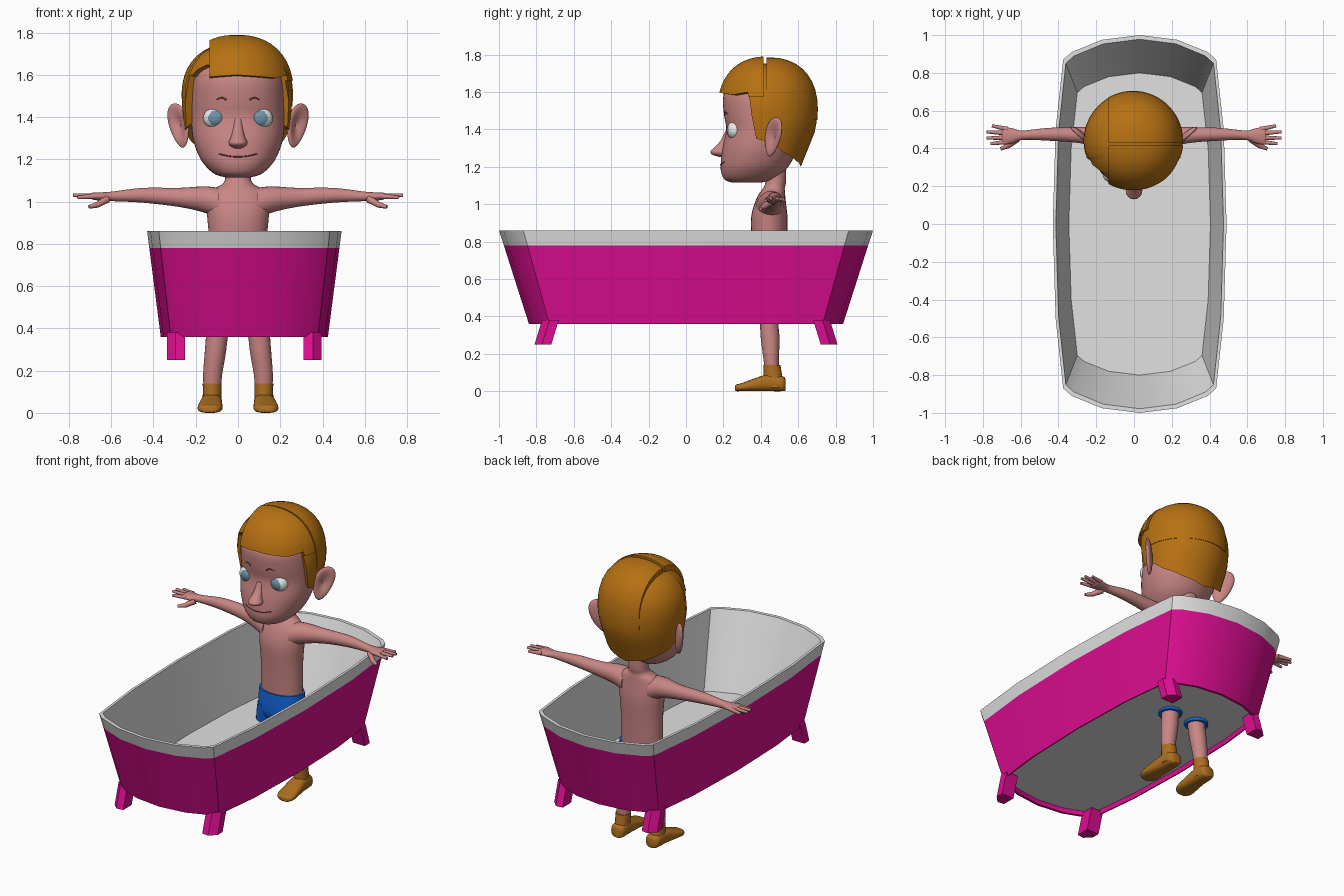
import bpy, bmesh, math
from mathutils import Vector

if "Cube" in bpy.data.objects:
    bpy.data.objects.remove(bpy.data.objects["Cube"], do_unlink=True)


def material(name, *rgb):
    m = bpy.data.materials.new(name)
    m.use_nodes = True
    m.diffuse_color = (*rgb, 1)
    m.node_tree.nodes["Principled BSDF"].inputs["Base Color"].default_value = (*rgb, 1)
    return m


PINK = material("bath pink", .72, .004, .28)
GREY = material("bath grey", .75, .75, .75)
SKIN = material("skin", .58, .24, .23)
HAIR = material("ginger hair", .47, .165, .006)
BOOT = material("boot brown", .42, .16, .015)
BLUE = material("shorts blue", .006, .14, .75)
WHITE = material("eye white", .8, .8, .8)
IRIS = material("iris blue", .15, .29, .38)
BROWN = material("brow and lip brown", .2, .06, .05)


def finish(name, bm, mats, mirror="", angle=40, location=(0, 0, 0)):
    """Turn a bmesh into a smooth-shaded object, mirrored on the named axes."""
    bmesh.ops.recalc_face_normals(bm, faces=bm.faces)
    mesh = bpy.data.meshes.new(name)
    bm.to_mesh(mesh)
    bm.free()
    for m in mats:
        mesh.materials.append(m)
    ob = bpy.data.objects.new(name, mesh)
    bpy.context.collection.objects.link(ob)
    ob.location = location
    bpy.ops.object.select_all(action="DESELECT")
    ob.select_set(True)
    bpy.context.view_layer.objects.active = ob
    bpy.ops.object.shade_smooth_by_angle(angle=math.radians(angle))
    if mirror:
        mod = ob.modifiers.new("mirror", "MIRROR")
        mod.use_axis = ["X" in mirror, "Y" in mirror, False]
        mod.use_mirror_merge = False
    return ob


def skin_rings(bm, rings, caps=True):
    """Bridge loops of points; return the bands of faces in order."""
    loops = [[bm.verts.new(p) for p in r] for r in rings]
    bands = []
    for a, b in zip(loops, loops[1:]):
        n = len(a)
        bands.append([bm.faces.new((a[i], a[(i + 1) % n], b[(i + 1) % n], b[i])) for i in range(n)])
    if caps:
        bm.faces.new(loops[0])
        bm.faces.new(loops[-1])
    return bands


def resample(rows, steps):
    """Catmull-Rom interpolation through rows of numbers."""
    out = []
    for i in range(len(rows) - 1):
        a, b, c, d = (rows[max(0, min(len(rows) - 1, i + k))] for k in (-1, 0, 1, 2))
        for s in range(steps):
            t = s / steps
            out.append([q + .5 * t * (r - p + t * (2*p - 5*q + 4*r - s4 + t * (3*(q - r) + s4 - p)))
                        for p, q, r, s4 in zip(a, b, c, d)])
    return out + [list(rows[-1])]


def loft(name, rows, mat, axis="z", n=24, steps=4, power=2, mirror=""):
    """Rows are (position on axis, centre u, centre v, radius u, radius v)."""
    rings = []
    for w, u, v, ru, rv in resample(rows, steps):
        ring = []
        for k in range(n):
            c, s = math.cos(math.tau * k / n), math.sin(math.tau * k / n)
            pu = u + ru * math.copysign(abs(c) ** (2 / power), c)
            pv = v + rv * math.copysign(abs(s) ** (2 / power), s)
            ring.append({"z": (pu, pv, w), "y": (pu, w, pv), "x": (w, pu, pv)}[axis])
        rings.append(ring)
    bm = bmesh.new()
    skin_rings(bm, rings)
    return finish(name, bm, [mat], mirror)


def tube(name, points, r0, r1, mat, mirror=""):
    """Tapered bevelled curve with soft ends."""
    cu = bpy.data.curves.new(name, "CURVE")
    cu.dimensions, cu.bevel_depth, cu.use_fill_caps = "3D", 1, True
    sp = cu.splines.new("POLY")
    sp.points.add(len(points) - 1)
    for i, p in enumerate(points):
        sp.points[i].co = (*p, 1)
        sp.points[i].radius = r0 + (r1 - r0) * i / (len(points) - 1)
    cu.materials.append(mat)
    ob = bpy.data.objects.new(name, cu)
    bpy.context.collection.objects.link(ob)
    if mirror:
        ob.modifiers.new("mirror", "MIRROR").use_mirror_merge = False


# Bath tub: one outline carried through the wall profile
quarter = [(0, 1), (.2, .975), (.36, .91), (.405, .87), (.445, .5), (.46, 0)]
half = quarter + [(x, -y) for x, y in quarter[-2::-1]]
outline = half + [(-x, y) for x, y in half[-2:0:-1]]
profile = [(.39, .84, .825), (.36, .845, .825), (.36, .86, .84), (.78, .978, .974),
           (.86, 1, 1), (.86, .965, .978), (.405, .815, .8)]
bm = bmesh.new()
bands = skin_rings(bm, [[(x * sx, y * sy, z) for x, y in outline] for z, sx, sy in profile])
for f in bm.faces:
    f.material_index = 1
for band in bands[:3]:
    for f in band:
        f.material_index = 0
finish("bath_tub", bm, [PINK, GREY], angle=25, location=(.03, 0, 0))

# Splayed bath feet
plan = [(.28, .805), (.325, .81), (.365, .77), (.365, .72), (.28, .72)]
bm = bmesh.new()
skin_rings(bm, [[(x, y - dy, z) for x, y in plan] for z, dy in ((.25, 0), (.38, .04))])
finish("bath_feet", bm, [PINK], "XY", 20, (.03, 0, 0))

# Body and limbs
loft("torso", [(.5, 0, .445, .13, .09), (.65, 0, .445, .135, .09), (.8, 0, .445, .135, .095),
               (.92, 0, .445, .145, .098), (1, 0, .45, .15, .085), (1.055, 0, .46, .12, .07),
               (1.085, 0, .47, .072, .058), (1.12, 0, .48, .06, .055), (1.2, 0, .48, .06, .055)], SKIN)
loft("legs", [(.1, .122, .46, .04, .037), (.18, .12, .455, .045, .042), (.28, .108, .45, .05, .05),
              (.36, .1, .445, .052, .05), (.46, .09, .445, .06, .06)], SKIN, mirror="X")
loft("arms", [(.09, .45, .99, .075, .075), (.16, .455, 1.01, .062, .062), (.28, .47, 1.02, .043, .045),
              (.45, .475, 1.03, .034, .035), (.59, .47, 1.025, .025, .023),
              (.645, .467, 1.024, .04, .02), (.685, .467, 1.026, .046, .017),
              (.7, .467, 1.026, .04, .01)], SKIN, "x", mirror="X")
for label, base, tip in (("index", .435, (.76, .425, 1.02)), ("middle", .457, (.78, .455, 1.03)),
                         ("ring", .48, (.78, .488, 1.03)), ("little", .502, (.752, .52, 1.025))):
    tube(label + "_fingers", [(.67, base, 1.026), tip], .013, .008, SKIN, "X")
tube("thumbs", [(.62, .45, 1.012), (.665, .415, .985), (.705, .398, .975)], .019, .009, SKIN, "X")

# Shorts
loft("shorts_seat", [(.45, 0, .445, .12, .09), (.49, 0, .445, .15, .102), (.56, 0, .445, .15, .103),
                     (.62, 0, .445, .145, .1)], BLUE)
loft("shorts_legs", [(.375, .1, .445, .068, .068), (.44, .09, .445, .073, .08),
                     (.52, .08, .445, .07, .09)], BLUE, mirror="X")

# Boots
loft("boot_shafts", [(.02, .125, .47, .048, .058), (.08, .123, .465, .044, .05),
                     (.14, .122, .46, .045, .045)], BOOT, mirror="X")
loft("boot_feet", [(.532, .123, .035, .025, .03), (.515, .123, .04, .045, .04), (.44, .125, .045, .05, .045),
                   (.36, .13, .033, .056, .033), (.3, .133, .022, .058, .022),
                   (.27, .135, .018, .042, .018), (.262, .135, .016, .02, .012)],
     BOOT, "y", power=2.6, mirror="X")

# Head: rows give height, half width, front y, back y
face = [(1.115, .06, .25, .4), (1.13, .11, .208, .46), (1.17, .155, .188, .52), (1.22, .187, .186, .56),
        (1.3, .214, .195, .6), (1.4, .222, .215, .63), (1.48, .222, .203, .64), (1.58, .215, .2, .64),
        (1.65, .18, .245, .6), (1.71, .1, .33, .53)]
head_rows = [(z, 0, (f + b) / 2, w, (b - f) / 2) for z, w, f, b in face]
loft("head", head_rows, SKIN, n=48, power=2.15)
loft("nose", [(1.252, 0, .2, .015, .02), (1.265, 0, .182, .038, .042), (1.282, 0, .178, .044, .047),
              (1.303, 0, .187, .034, .037), (1.34, 0, .207, .024, .022), (1.39, 0, .222, .016, .012)], SKIN)


def on_face(x, z):
    """Point on the front of the head."""
    row = min(resample(head_rows, 12), key=lambda r: abs(r[0] - z))
    return (x, row[2] - row[4] * (1 - abs(x / row[3]) ** 2.15) ** (1 / 2.15), z)


tube("mouth", [on_face(.09 * t / 6, 1.212 + .014 * (t / 6) ** 2) for t in range(-6, 7)], .003, .003, BROWN)
tube("eyebrows", [on_face(.055 + .012 * t, 1.482 + .01 * math.sin(t * .8)) for t in range(5)],
     .005, .002, BROWN, "X")

# Eyes: iris faces chosen by distance from the eye's axis
bm = bmesh.new()
bmesh.ops.create_uvsphere(bm, u_segments=32, v_segments=24, radius=1)
for v in bm.verts:
    x, y, z = v.co
    v.co = (.107 + .058 * x, .262 - .045 * z, 1.395 + .05 * y)
for f in bm.faces:
    c = f.calc_center_median()
    f.material_index = int(math.hypot(c.x - .107, c.z - 1.395) < .034 and c.y < .262)
finish("eyes", bm, [WHITE, IRIS], "X")

# Ears: dished discs swept back and tipped outward
bm = bmesh.new()
bmesh.ops.create_uvsphere(bm, u_segments=24, v_segments=16, radius=1)
turn = math.radians(42)
for v in bm.verts:
    x, y, z = v.co
    if y < 0:
        y *= 1.6 * math.hypot(x, z) - .6
    x, y, z = .06 * x * (1 + .25 * z) + .025 * z, .022 * y, .105 * z
    v.co = (.28 + x * math.cos(turn) - y * math.sin(turn),
            .465 + x * math.sin(turn) + y * math.cos(turn), 1.36 + z)
finish("ears", bm, [SKIN], "X")


# Hair: a cap whose lower edge follows the hairline
hairline = [(0, 1.6), (45, 1.585), (66, 1.6), (74, 1.35), (95, 1.33), (110, 1.28), (140, 1.23), (180, 1.2)]


def hair(name, top, scale, lift=0, cuts=()):
    def edge(a):
        for (a0, z0), (a1, z1) in zip(hairline, hairline[1:]):
            if a <= a1:
                return z0 + (z1 - z0) * (a - a0) / (a1 - a0)
    rings, steps = [], 14
    for s in range(steps):
        ring = []
        for k in range(72):
            deg = k * 5
            low = edge(min(deg, 360 - deg))
            if 300 <= deg <= 345:   # higher hairline beside the parting
                low += lift * math.sin(math.radians((deg - 300) * 4))
            z = low + (top - low) * math.sin(s / steps * math.pi / 2)
            a = math.radians(deg)
            if z > 1.5:
                r = (1 - ((z - 1.5) / (top - 1.5)) ** 2.3) ** (1 / 2.3)
            else:
                r = 1 - .15 * ((1.5 - z) / .3) ** 1.5
                r *= 1 - .22 * max(0, -math.cos(a)) * max(0, 1.4 - z) / .2
            r *= scale
            ring.append((-.005 + .262 * r * math.sin(a), .44 - .262 * r * math.cos(a), z))
        rings.append(ring)
    bm = bmesh.new()
    skin_rings(bm, rings, caps=False)
    bm.verts.ensure_lookup_table()
    for z, loop in ((1.55, bm.verts[:72]), (top, bm.verts[-72:])):
        tip = bm.verts.new((-.005, .44, z))
        for k in range(72):
            bm.faces.new((loop[k], loop[(k + 1) % 72], tip))
    bmesh.ops.recalc_face_normals(bm, faces=bm.faces)
    for point, normal in cuts:
        bmesh.ops.bisect_plane(bm, geom=bm.verts[:] + bm.edges[:] + bm.faces[:], plane_co=Vector(point),
                               plane_no=Vector(normal), clear_inner=True)
        bmesh.ops.holes_fill(bm, edges=[e for e in bm.edges if e.is_boundary], sides=0)
    finish(name, bm, [HAIR])


parting = ((-.135, 0, 0), (1, 0, 0))
hair("hair_cap", 1.752, 1, .06)
hair("hair_crown", 1.785, 1.012, 0, [parting, ((0, .43, 0), (0, 1, 0)), ((0, 0, 1.45), (0, 0, 1))])
hair("hair_quiff", 1.79, 1.035, 0, [parting, ((0, .415, 0), (0, -1, 0)), ((0, 0, 1.572), (0, 0, 1))])
